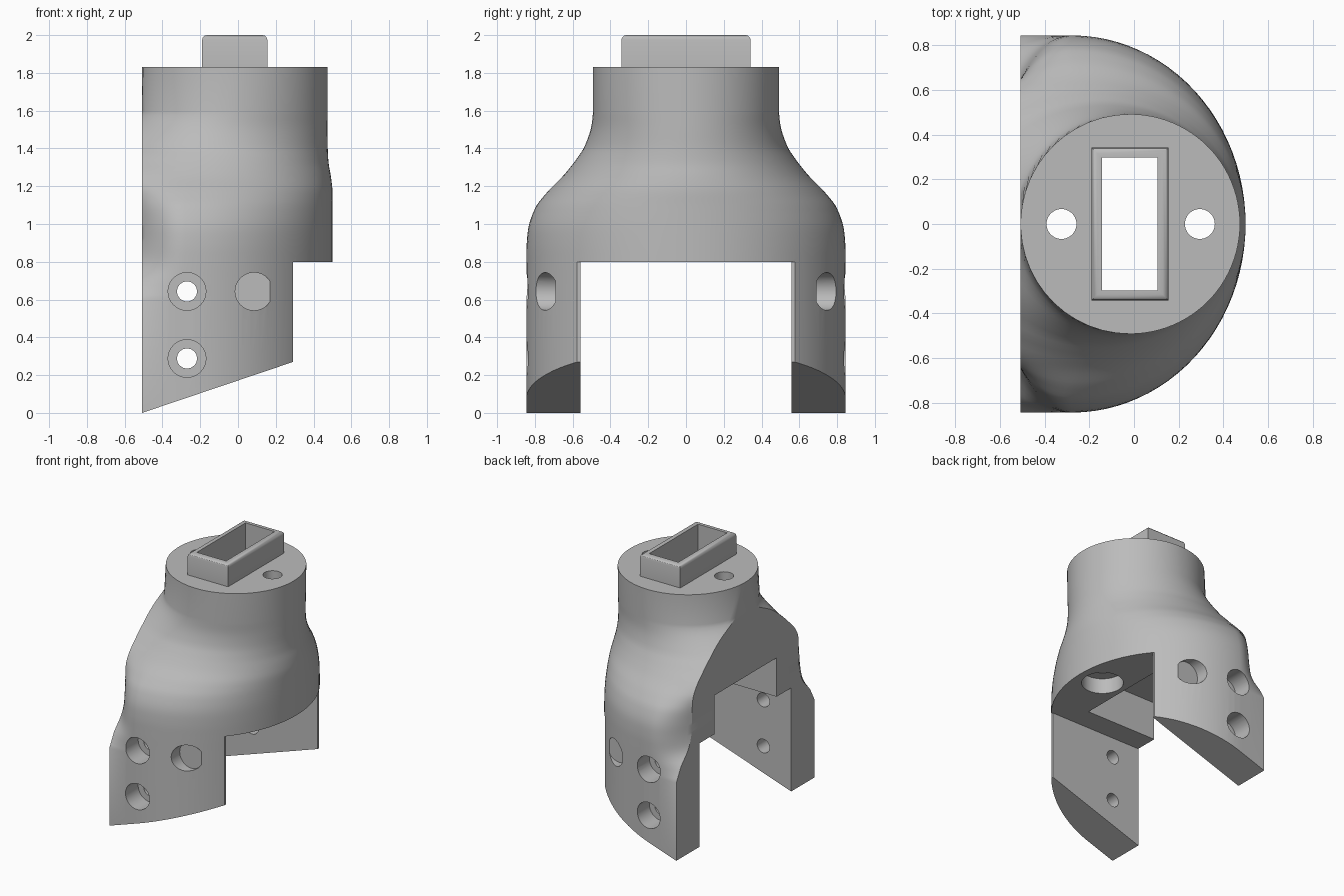
import bpy, bmesh, math
from mathutils import Vector

if "Cube" in bpy.data.objects:
    bpy.data.objects.remove(bpy.data.objects["Cube"])

grey = bpy.data.materials.new("plain_grey")
grey.diffuse_color = (0.5, 0.5, 0.5, 1)
grey.use_nodes = True
grey.node_tree.nodes["Principled BSDF"].inputs["Base Color"].default_value = grey.diffuse_color
BACK = -0.508   # flat back plane


def make(name, bm):
    bmesh.ops.recalc_face_normals(bm, faces=bm.faces[:])
    me = bpy.data.meshes.new(name)
    bm.to_mesh(me)
    bm.free()
    me.materials.append(grey)
    ob = bpy.data.objects.new(name, me)
    bpy.context.collection.objects.link(ob)
    return ob


def box(name, x0, x1, y0, y1, z0, z1, bevel=0):
    bm = bmesh.new()
    bmesh.ops.create_cube(bm, size=1)
    for v in bm.verts:
        v.co = Vector(((x0 + x1) / 2 + v.co.x * (x1 - x0),
                       (y0 + y1) / 2 + v.co.y * (y1 - y0),
                       (z0 + z1) / 2 + v.co.z * (z1 - z0)))
    if bevel:
        top = [e for e in bm.edges if all(v.co.z > z1 - 1e-4 for v in e.verts)]
        bmesh.ops.bevel(bm, geom=top, offset=bevel, segments=3, profile=0.5, affect='EDGES')
    return make(name, bm)


def rod(name, r, start, end, sides=40):
    a, b = Vector(start), Vector(end)
    bm = bmesh.new()
    bmesh.ops.create_cone(bm, cap_ends=True, segments=sides, radius1=r, radius2=r,
                          depth=(b - a).length)
    rot = (b - a).to_track_quat('Z', 'Y')
    for v in bm.verts:
        v.co = rot @ v.co + (a + b) / 2
    return make(name, bm)


def cut(target, cutter, keep=False):
    m = target.modifiers.new("cut", 'BOOLEAN')
    m.operation, m.solver, m.object = 'DIFFERENCE', 'EXACT', cutter
    bpy.context.view_layer.objects.active = target
    bpy.ops.object.modifier_apply(modifier=m.name)
    if not keep:
        bpy.data.objects.remove(cutter)


# Body sections: height, centre x, front x, half width, half width at the flat back
ROWS = [(-0.02, -0.28, 0.50, 0.845, 0.844), (0.60, -0.28, 0.50, 0.845, 0.844),
        (0.70, -0.28, 0.50, 0.845, 0.79), (0.80, -0.28, 0.50, 0.845, 0.70),
        (0.90, -0.28, 0.50, 0.843, 0.66), (1.00, -0.28, 0.50, 0.83, 0.65),
        (1.10, -0.28, 0.50, 0.79, 0.65), (1.18, -0.26, 0.50, 0.725, 0.64),
        (1.25, -0.23, 0.492, 0.655, 0.60), (1.32, -0.19, 0.48, 0.597, 0.53),
        (1.40, -0.14, 0.475, 0.542, 0.44), (1.50, -0.08, 0.475, 0.505, 0.31),
        (1.60, -0.03, 0.475, 0.492, 0.12), (1.83, -0.0175, 0.475, 0.4925, 0.02)]


def spline(i, t):
    p = [ROWS[min(max(i + k, 0), len(ROWS) - 1)] for k in (-1, 0, 1, 2)]
    out = []
    for j, (a, b, c, d) in enumerate(zip(*p)):
        if j == 0 or i in (0, 1, len(ROWS) - 2):
            out.append(b + (c - b) * t)
        else:
            out.append(0.5 * (2 * b + (c - a) * t + (2 * a - 5 * b + 4 * c - d) * t * t
                              + (3 * b - a - 3 * c + d) * t ** 3))
    return out


def section(z, cx, xf, w, yb):
    f = min(yb / w, 0.999)
    back = (cx - BACK) / math.sqrt(1 - f * f)
    end = math.acos(f)
    half = [(cx + (xf - cx) * math.cos(a), w * math.sin(a))
            for a in (math.pi / 2 * k / 24 for k in range(25))]
    half += [(cx - back * math.sin(a), w * math.cos(a)) for a in (end * k / 12 for k in range(1, 13))]
    return [(x, y, z) for x, y in half] + [(x, -y, z) for x, y in half[:0:-1]]


bm = bmesh.new()
rings = []
for i in range(len(ROWS) - 1):
    n = 1 if i in (0, len(ROWS) - 2) else 4
    for k in range(n):
        rings.append([bm.verts.new(c) for c in section(*spline(i, k / n))])
rings.append([bm.verts.new(c) for c in section(*ROWS[-1])])
for a, b in zip(rings, rings[1:]):
    for k in range(len(a)):
        n = (k + 1) % len(a)
        bm.faces.new((a[k], a[n], b[n], b[k]))
bm.faces.new(rings[0])
bm.faces.new(rings[-1])
body = make("body", bm)

# Gap between the legs, and the front step above them
cut(body, box("leg_gap", -1, 1, -0.558, 0.558, -1, 0.8))
cut(body, box("front_step", 0.29, 1, -1, 1, -1, 0.8))

# Slanted foot ends
bm = bmesh.new()
slope = 0.27 / 0.8
profile = [(-1, (-1 - BACK) * slope), (1, (1 - BACK) * slope), (1, -1), (-1, -1)]
face = bm.faces.new([bm.verts.new((x, -1, z)) for x, z in profile])
ext = bmesh.ops.extrude_face_region(bm, geom=[face])
bmesh.ops.translate(bm, vec=(0, 2, 0), verts=[v for v in ext["geom"] if isinstance(v, bmesh.types.BMVert)])
cut(body, make("foot_slant", bm))

# Pocket under the roof, open to the back
cut(body, box("pocket", -1, 0.106, -0.38, 0.38, 0.5, 1.1))

# Upright bolt holes with a wide recess below
for x in (-0.325, 0.295):
    cut(body, rod("bolt_hole", 0.067, (x, 0, 0.5), (x, 0, 2.2)))
cut(body, rod("bolt_recess", 0.15, (0.295, 0, 0.5), (0.295, 0, 0.92)))

# Counterbored screw holes through both legs
for x, z in ((-0.27, 0.643), (0.085, 0.643), (-0.27, 0.288)):
    cut(body, rod("screw_hole", 0.053, (x, -1, z), (x, 1, z), 32))
    for s in (-1, 1):
        cut(body, rod("screw_recess", 0.1, (x, s * 0.69, z), (x, s, z)))

# Rectangular collar on top, with its slot running down into the pocket
collar = box("collar", -0.19, 0.155, -0.342, 0.342, 1.826, 2.0, 0.025)
slot = box("slot", -0.143, 0.106, -0.297, 0.297, 0.9, 2.3)
cut(collar, slot, keep=True)
cut(body, slot)

for ob in (body, collar):
    bpy.ops.object.select_all(action='DESELECT')
    ob.select_set(True)
    bpy.context.view_layer.objects.active = ob
    bpy.ops.object.shade_smooth_by_angle(angle=math.radians(30))
